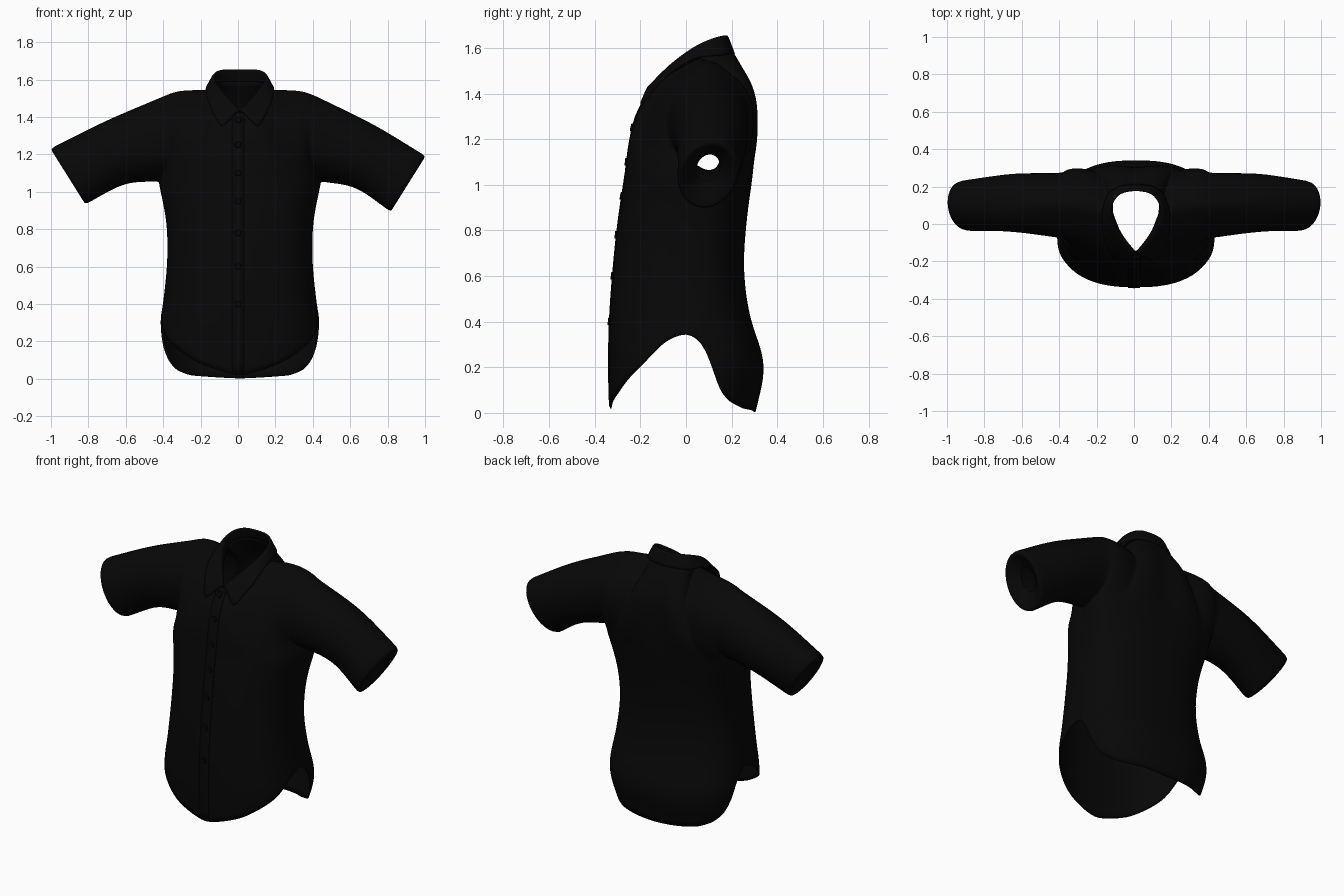
import bpy, bmesh, math
from mathutils import Vector, Matrix

cube = bpy.data.objects.get("Cube")
if cube:
    bpy.data.objects.remove(cube, do_unlink=True)


def material(name, value):
    m = bpy.data.materials.new(name)
    m.use_nodes = True
    colour = (value, value, value, 1)
    m.diffuse_color = colour
    bsdf = m.node_tree.nodes["Principled BSDF"]
    bsdf.inputs["Base Color"].default_value = colour
    bsdf.inputs["Roughness"].default_value = 0.9
    return m


fabric = material("black fabric", 0.0022)
button_black = material("button black", 0.0015)
SHIFT = .01  # the shirt hangs slightly to its left


def curve(pts, t):
    """Smooth curve through the points, t from 0 to 1."""
    p = [Vector(q) for q in pts]
    p = [2 * p[0] - p[1]] + p + [2 * p[-1] - p[-2]]
    n = len(pts) - 1
    i = min(int(t * n), n - 1)
    f = t * n - i
    a, b, c, d = p[i:i + 4]
    return 0.5 * (2 * b + (c - a) * f + (2 * a - 5 * b + 4 * c - d) * f ** 2
                  + (3 * b - a - 3 * c + d) * f ** 3)


def grid(bm, func, nu, nv, side=1):
    """Sheet of quads from func(u, v), mirrored when side is -1."""
    rows = []
    for j in range(nv + 1):
        row = [func(i / nu, j / nv) for i in range(nu + 1)]
        rows.append([bm.verts.new((p.x * side + SHIFT, p.y, p.z)) for p in row])
    for a, b in zip(rows, rows[1:]):
        for i in range(nu):
            bm.faces.new((a[i], a[i + 1], b[i + 1], b[i]))


def cloth(name, bm, thickness, levels=1):
    bmesh.ops.remove_doubles(bm, verts=bm.verts, dist=0.0005)
    bmesh.ops.recalc_face_normals(bm, faces=bm.faces)
    mesh = bpy.data.meshes.new(name)
    bm.to_mesh(mesh)
    bm.free()
    mesh.materials.append(fabric)
    mesh.shade_smooth()
    ob = bpy.data.objects.new(name, mesh)
    bpy.context.collection.objects.link(ob)
    sub = ob.modifiers.new("smooth", 'SUBSURF')
    sub.levels = sub.render_levels = levels
    sol = ob.modifiers.new("thickness", 'SOLIDIFY')
    sol.thickness, sol.offset = thickness, 0
    return ob


# Body sections at even heights: half width, front y, back y, side y
CHEST = 1.05
SECTIONS = [(.37, -.33, .30, 0), (.43, -.335, .34, 0), (.405, -.33, .277, 0),
            (.385, -.315, .25, 0), (.39, -.293, .262, .04), (.43, -.262, .29, .1)]
HEM = [(0, .015), (30, .09), (45, .15), (60, .21), (80, .32), (90, .35), (98, .32),
       (102, .27), (106, .18), (112, .1), (122, .05), (140, .02), (180, .003)]


def section(z, deg):
    t = z / CHEST
    width = curve([(s[0], 0, 0) for s in SECTIONS], t).x
    front_y, back_y, side_y = curve([s[1:] for s in SECTIONS], t)
    a = math.radians(deg)
    edge = front_y if deg < 90 else back_y
    c = abs(math.cos(a)) ** .8
    return Vector((width * abs(math.sin(a)) ** .8, side_y + (edge - side_y) * c, z))


def hem(deg):
    for (a, za), (b, zb) in zip(HEM, HEM[1:]):
        if deg <= b:
            return za + (zb - za) * (deg - a) / (b - a)
    return HEM[-1][1]


def lower_body(u, v):
    deg = 180 * u
    h = hem(deg)
    return section(h + (CHEST - h) * v, deg)


# Seams of the upper body
UNDERARM, TIP, NECK = (.43, .1, 1.05), (.41, .105, 1.52), (.125, .06, 1.555)
SHOULDER = [TIP, (.33, .11, 1.548), (.22, .095, 1.555), NECK]
ARM_FRONT = [UNDERARM, (.375, -.055, 1.17), (.37, -.06, 1.38), TIP]
ARM_BACK = [UNDERARM, (.4, .24, 1.17), (.39, .262, 1.38), TIP]
MID_FRONT = [(0, -.262, 1.05), (0, -.246, 1.173), (0, -.218, 1.297), (0, -.155, 1.42)]
MID_BACK = [(0, .29, 1.05), (0, .297, 1.23), (0, .285, 1.42), (0, .2, 1.59)]
NECK_FRONT = [NECK, (.075, -.06, 1.49), (0, -.155, 1.42)]
NECK_BACK = [NECK, (.125, .12, 1.58), (.08, .18, 1.59), (0, .2, 1.59)]


def panel(arm, mid, neck, turn, fullness):
    """Patch between chest line, armhole, shoulder with neckline, and centre line."""
    def bottom(u):
        return section(CHEST, 90 + turn * 90 * u)

    def top(u):
        return curve(SHOULDER, 2 * u) if u <= .5 else curve(neck, 2 * u - 1)

    def point(u, v):
        corners = ((1 - u) * ((1 - v) * bottom(0) + v * top(0))
                   + u * ((1 - v) * bottom(1) + v * top(1)))
        bulge = turn * fullness * math.sin(math.pi * u) * math.sin(math.pi * v)
        return ((1 - v) * bottom(u) + v * top(u) + (1 - u) * curve(arm, v)
                + u * curve(mid, v) - corners + Vector((0, bulge, 0)))
    return point


def ring(centre, axis, depth, t):
    """Half ellipse from the underside (t = 0) to the top (t = 1)."""
    a = math.pi * t
    return (Vector(centre) - Vector(axis) * math.cos(a)
            + Vector((0, depth * math.sin(a), 0)))


def cuff(face, drop, u, size=1, inset=0):
    """Half of the cuff edge, scaled and moved into the sleeve."""
    centre = (.914 - drop / 2 - .05 * inset, .097, 1.06 - drop + .035 * inset)
    return ring(centre, (.093 * size, .02 * size, .148 * size), face * .13 * size, u)


def sleeve(arm, face, drop):
    """Half a sleeve, lofted from the armhole to the cuff."""
    def point(u, v):
        middle = ring((.665, .113, 1.2 - drop / 2), (.045, 0, .17), face * .153, u)
        return curve([curve(arm, u), middle, cuff(face, drop, u)], v)
    return point


def cuff_facing(face, drop):
    """Half of the facing that turns in from the cuff and narrows the opening."""
    return lambda u, v: cuff(face, drop, u, 1 - .58 * v, v)


# Shirt body with sleeves
bm = bmesh.new()
for side in (1, -1):
    grid(bm, lower_body, 32, 14, side)
    grid(bm, panel(ARM_FRONT, MID_FRONT, NECK_FRONT, -1, .005), 16, 10, side)
    grid(bm, panel(ARM_BACK, MID_BACK, NECK_BACK, 1, .015), 16, 10, side)
    for arm, face in ((ARM_FRONT, -1), (ARM_BACK, 1)):
        grid(bm, sleeve(arm, face, .02 * side), 10, 12, side)
        grid(bm, cuff_facing(face, .02 * side), 10, 4, side)
cloth("shirt_body", bm, 0.008)

# Folded collar: neckline, fold and outer edge, from front to back
BASE = [(.0, -.155, 1.42), (.075, -.06, 1.49), (.125, .05, 1.555),
        (.125, .12, 1.58), (.08, .18, 1.59), (0, .2, 1.59)]
FOLD = [(.012, -.165, 1.43), (.09, -.07, 1.525), (.14, .03, 1.60),
        (.13, .11, 1.64), (.08, .165, 1.655), (0, .18, 1.655)]
EDGE = [(.10, -.205, 1.34), (.165, -.1, 1.465), (.18, .03, 1.553),
        (.157, .145, 1.566), (.095, .197, 1.575), (0, .212, 1.573)]
bm = bmesh.new()
for side in (1, -1):
    grid(bm, lambda u, v: curve([curve(r, u) for r in (BASE, FOLD, EDGE)], v), 15, 6, side)
cloth("collar", bm, 0.008)


def front(z):
    if z < CHEST:
        return section(z, 0)
    return curve(MID_FRONT, (z - CHEST) / .37)


# Button placket down the front
bm = bmesh.new()
grid(bm, lambda u, v: front(.03 + 1.37 * v) + Vector((.064 * u - .042, -.005, 0)), 2, 28)
cloth("placket", bm, 0.004, 0)

# Buttons
bm = bmesh.new()
for z in (.4, .6, .78, .95, 1.1, 1.25, 1.38):
    slope = front(z + .01) - front(z - .01)
    normal = Vector((0, -slope.z, slope.y)).normalized()
    place = (Matrix.Translation(front(z) + normal * .009)
             @ normal.to_track_quat('Z', 'Y').to_matrix().to_4x4())
    bmesh.ops.create_cone(bm, cap_ends=True, segments=16, radius1=.018,
                          radius2=.015, depth=.006, matrix=place)
mesh = bpy.data.meshes.new("buttons")
bm.to_mesh(mesh)
bm.free()
mesh.materials.append(button_black)
bpy.context.collection.objects.link(bpy.data.objects.new("buttons", mesh))
